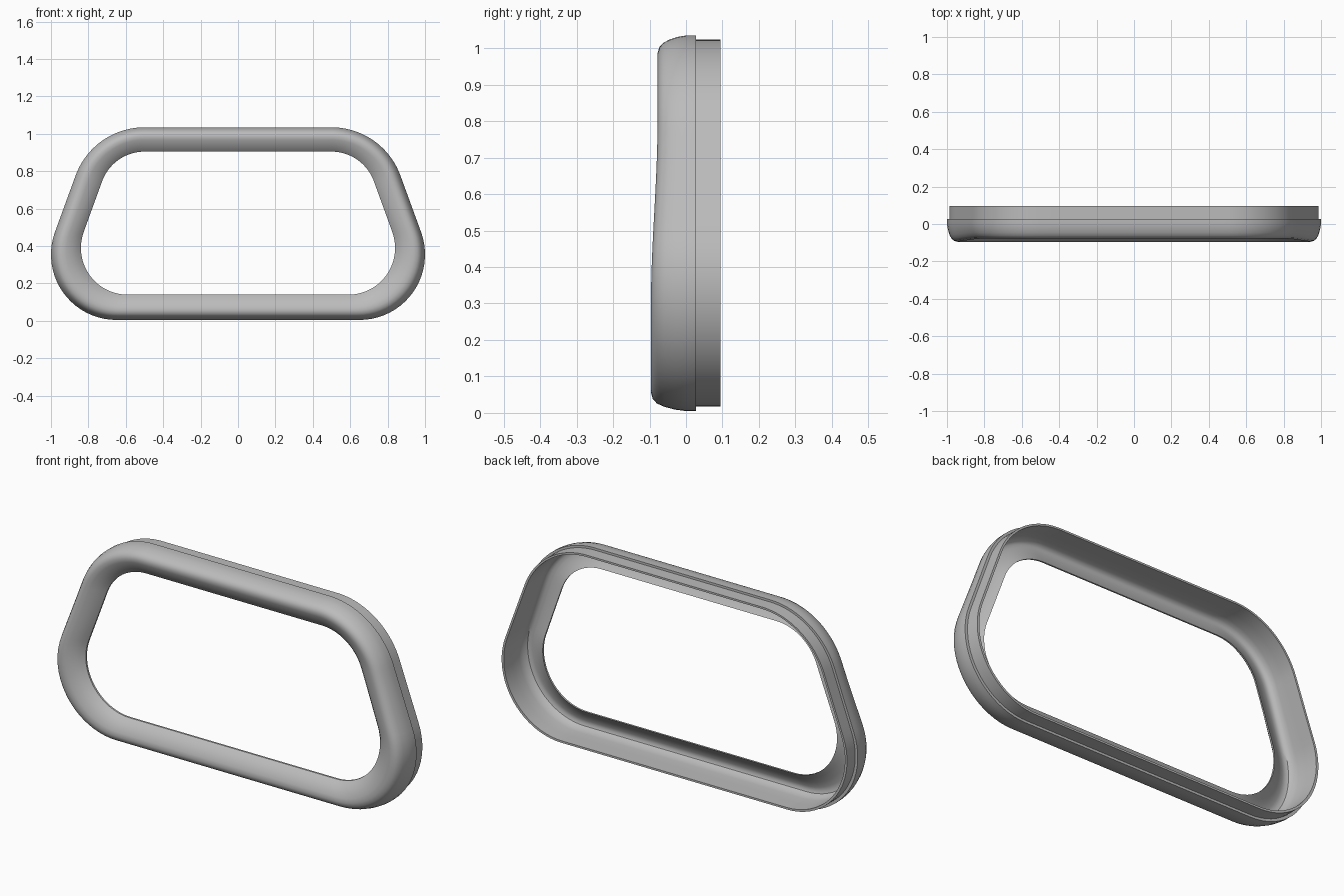
import bpy
import bmesh
from math import sin, cos, pi, radians
from mathutils import Vector

cube = bpy.data.objects.get("Cube")
if cube:
    bpy.data.objects.remove(cube, do_unlink=True)

SIDE = radians(20)   # lean of the side bars
ARC = 20             # steps per corner sweep
BAR = 8              # steps per straight bar


def grey_material():
    mat = bpy.data.materials.new("plain grey")
    colour = (0.5, 0.5, 0.5, 1)
    mat.diffuse_color = colour
    mat.use_nodes = True
    mat.node_tree.nodes["Principled BSDF"].inputs["Base Color"].default_value = colour
    return mat


def outline(low_x, low_z, low_r, top_x, top_z, top_r):
    """Rounded trapezoid as (x, z) points, counter-clockwise from bottom middle."""
    def arc(cx, cz, r, a0, a1):
        return [Vector((cx + r * cos(a0 + (a1 - a0) * i / ARC),
                        cz + r * sin(a0 + (a1 - a0) * i / ARC))) for i in range(ARC + 1)]

    corners = [arc(low_x, low_z, low_r, -pi / 2, SIDE),
               arc(top_x, top_z - top_r, top_r, SIDE, pi / 2)]
    half = [Vector((0, low_z - low_r))]
    for points in corners + [[Vector((0, top_z))]]:
        start = half[-1]
        half += [start.lerp(points[0], i / BAR) for i in range(1, BAR)] + points
    mirrored = [Vector((-p.x, p.y)) for p in reversed(half[1:-1])]
    return half + mirrored


def front_shift(z):
    """The front face recedes slightly towards the top."""
    t = min(1, max(0, (z - 0.3) / 0.5))
    return 0.018 * t * t * (3 - 2 * t)


def sweep(name, outer, inner, section, mat):
    """Sweep a closed (inset, y) section around the ring between two outlines."""
    depth = 0.135
    bm = bmesh.new()
    rings = []
    for a, b in zip(outer, inner):
        ring = []
        for inset, y in section:
            p = a.lerp(b, inset / depth)
            y += front_shift(p.y) * min(1, max(0, -y / 0.08))
            ring.append(bm.verts.new((p.x, y, p.y)))
        rings.append(ring)
    n = len(section)
    for i, ring in enumerate(rings):
        after = rings[(i + 1) % len(rings)]
        for j in range(n):
            k = (j + 1) % n
            bm.faces.new((ring[j], after[j], after[k], ring[k]))
    bmesh.ops.recalc_face_normals(bm, faces=bm.faces)
    mesh = bpy.data.meshes.new(name)
    bm.to_mesh(mesh)
    bm.free()
    mesh.materials.append(mat)
    obj = bpy.data.objects.new(name, mesh)
    bpy.context.collection.objects.link(obj)
    bpy.ops.object.select_all(action="DESELECT")
    obj.select_set(True)
    bpy.context.view_layer.objects.active = obj
    bpy.ops.object.shade_smooth_by_angle(angle=radians(35))
    return obj


grey = grey_material()
outer = outline(0.65, 0.355, 0.35, 0.5, 1.035, 0.392)
inner = outline(0.59, 0.39, 0.25, 0.5, 0.905, 0.241)

# Rolled front bezel, a thin shell open at the back
front_skin = [(0, 0.028), (0, 0), (0.004, -0.03), (0.012, -0.06), (0.021, -0.08),
              (0.033, -0.091), (0.05, -0.096), (0.07, -0.092), (0.095, -0.08),
              (0.118, -0.063), (0.135, -0.042)]
back_skin = [(0.135, -0.032), (0.115, -0.049), (0.09, -0.067), (0.065, -0.079),
             (0.048, -0.082), (0.036, -0.077), (0.026, -0.06), (0.022, -0.03),
             (0.022, 0.028)]
# Stepped-in mounting flange behind the bezel
flange = [(0.022, 0.095), (0.012, 0.095), (0.012, 0.028)]

sweep("trim_ring", outer, inner, front_skin + back_skin + flange, grey)
